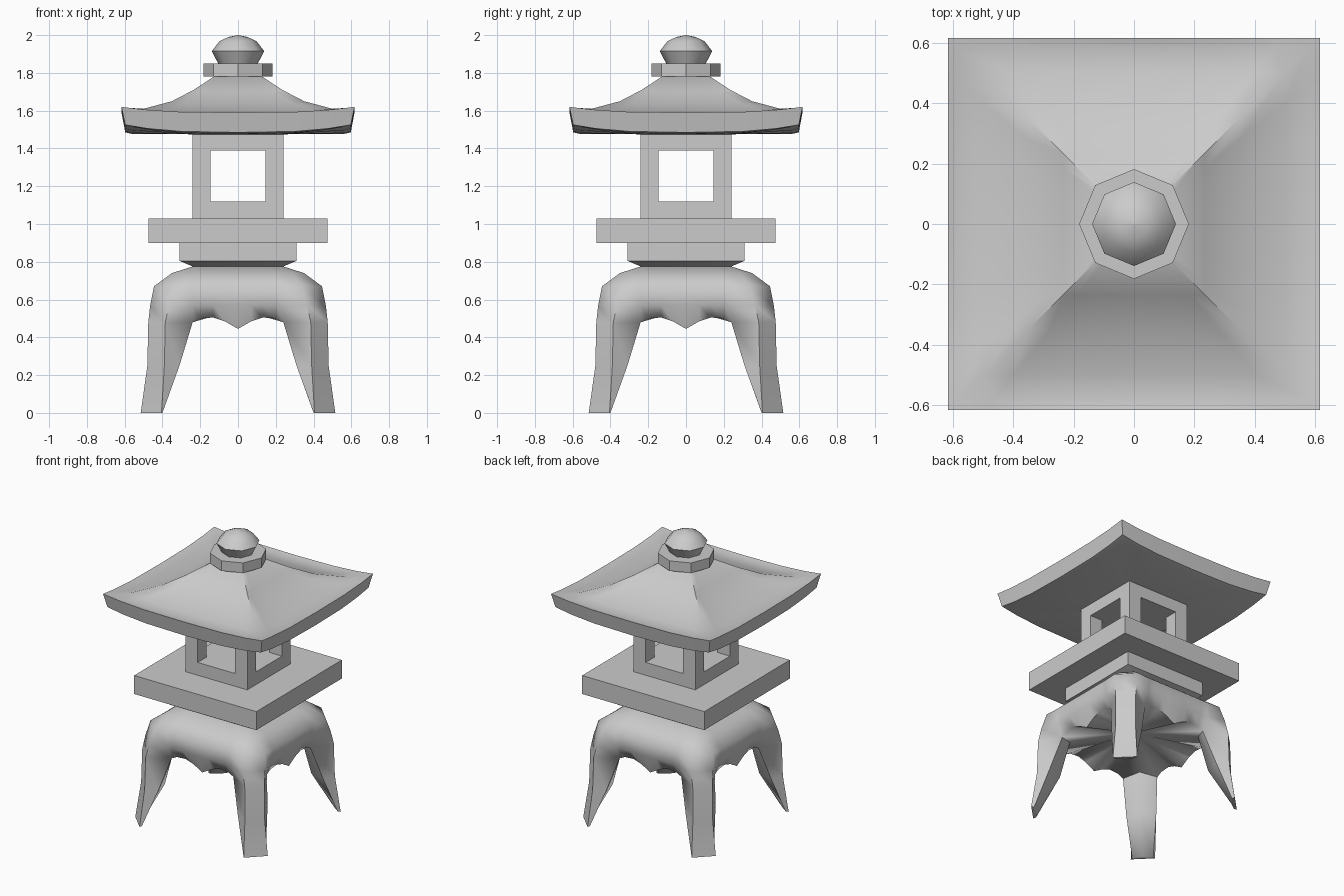
import bpy, bmesh, math

if "Cube" in bpy.data.objects:
    bpy.data.objects.remove(bpy.data.objects["Cube"])


def finish(name, bm, angle=40):
    bmesh.ops.remove_doubles(bm, verts=bm.verts, dist=1e-5)
    bmesh.ops.recalc_face_normals(bm, faces=bm.faces)
    me = bpy.data.meshes.new(name)
    bm.to_mesh(me)
    bm.free()
    ob = bpy.data.objects.new(name, me)
    bpy.context.collection.objects.link(ob)
    bpy.ops.object.select_all(action='DESELECT')
    ob.select_set(True)
    bpy.context.view_layer.objects.active = ob
    bpy.ops.object.shade_smooth_by_angle(angle=math.radians(angle))
    return ob


def turn(k, p):
    """Point given as (sideways, outward, up) on side k; side 0 is the front."""
    x, y, z = p[0], -p[1], p[2]
    for _ in range(k):
        x, y = -y, x
    return (x, y, z)


def four_sided(bm, side):
    return [[bm.verts.new(turn(k, p)) for p in side] for k in range(4)]


def bridge(bm, a, b):
    n = len(a)
    for i in range(n):
        j = (i + 1) % n
        bm.faces.new((a[i], a[j], b[j], b[i]))


def flat(sides):
    return [v for s in sides for v in s]


def lathe(name, profile, sides, turn_by=0.0, angle=40):
    """Rings of (radius, z), capped at both ends."""
    bm = bmesh.new()
    rings = [[bm.verts.new((r * math.cos(turn_by + 2 * math.pi * i / sides),
                            r * math.sin(turn_by + 2 * math.pi * i / sides), z))
              for i in range(sides)] for r, z in profile]
    for a, b in zip(rings, rings[1:]):
        bridge(bm, a, b)
    bm.faces.new(rings[0])
    bm.faces.new(rings[-1])
    return finish(name, bm, angle)


def square(name, profile):
    """Square block from (half width, z) levels."""
    return lathe(name, [(h * math.sqrt(2), z) for h, z in profile], 4, math.pi / 4)


# Legged base: rounded shoulders, scalloped apron, four splayed legs
bm = bmesh.new()
xs = [0, .07, .13, .20, .24]
arch = [.445, .485, .505, .50, .48]


def base_side(scale, depth, zs, shoulder):
    half = [(x * scale, depth, z) for x, z in zip(xs, zs)] + [shoulder]
    return [(-x, d, z) for x, d, z in half[:0:-1]] + half


rows = [four_sided(bm, s) for s in (
    base_side(.6, .24, [.775] * 5, (.22, .24, .775)),
    base_side(.85, .35, [.74] * 5, (.29, .35, .74)),
    base_side(1, .44, [.67] * 5, (.335, .445, .67)),
    base_side(1, .43, [.57] * 5, (.365, .465, .57)),
    base_side(1, .395, arch, (.385, .475, .48)))]
for a, b in zip(rows, rows[1:]):
    bridge(bm, flat(a), flat(b))
bm.faces.new(flat(rows[0]))
edge = rows[-1]
under = []
for k in range(4):
    n = (k + 1) % 4
    inner = bm.verts.new(turn(k, (.29, .29, .50)))
    under += edge[k][1:-1] + [inner]
    ring = [edge[k][-2], edge[k][-1], edge[n][0], edge[n][1], inner]
    # levels: inner edge (e, ed), outer corner (a, ad), inside corner c, height z
    for e, ed, a, ad, c, z in ((.31, .445, .39, .48, .335, .25),
                               (.40, .495, .405, .515, .44, 0)):
        nxt = [bm.verts.new(turn(k, p)) for p in ((e, ed, z), (a, ad, z))]
        nxt += [bm.verts.new(turn(n, p)) for p in ((-a, ad, z), (-e, ed, z))]
        nxt.append(bm.verts.new(turn(k, (c, c, z))))
        bridge(bm, ring, nxt)
        ring = nxt
    bm.faces.new(ring)
apex = bm.verts.new((0, 0, .55))
for i, v in enumerate(under):
    bm.faces.new((v, under[(i + 1) % len(under)], apex))
finish("legged_base", bm, 70)

# Neck and platform
square("neck", [(.24, .775), (.31, .805), (.31, .90)])
square("platform", [(.475, .90), (.475, 1.03)])

# Light chamber: sill, four corner posts, lintel
square("chamber_sill", [(.24, 1.03), (.24, 1.12)])
square("chamber_lintel", [(.24, 1.39), (.24, 1.48)])
for sx in (-1, 1):
    for sy in (-1, 1):
        post = square("chamber_post", [(.0475, 1.12), (.0475, 1.39)])
        post.location = (sx * .1925, sy * .1925, 0)

# Roof: square rings whose corners lift along the eaves
bm = bmesh.new()
us = [-1, -.8, -.5, 0, .5, .8]
loops = []
for h, z, lift in ((.12, 1.785, 0), (.235, 1.70, .01), (.35, 1.635, .015),
                   (.50, 1.59, .02), (.58, 1.58, .035), (.617, 1.59, .03),
                   (.597, 1.485, .04), (.56, 1.477, .037), (.24, 1.475, 0)):
    loops.append(flat(four_sided(
        bm, [(u * h, h, z + lift * abs(u) ** 3) for u in us])))
for a, b in zip(loops, loops[1:]):
    bridge(bm, a, b)
bm.faces.new(loops[0])
bm.faces.new(loops[-1])
finish("roof", bm, 50)

# Finial: octagonal collar and bud
lathe("finial_collar", [(.182, 1.78), (.182, 1.85)], 8)
lathe("finial_bud", [(.105, 1.85), (.139, 1.915), (.098, 1.968),
                     (.05, 1.99), (.003, 2.0)], 8, 0, 60)
